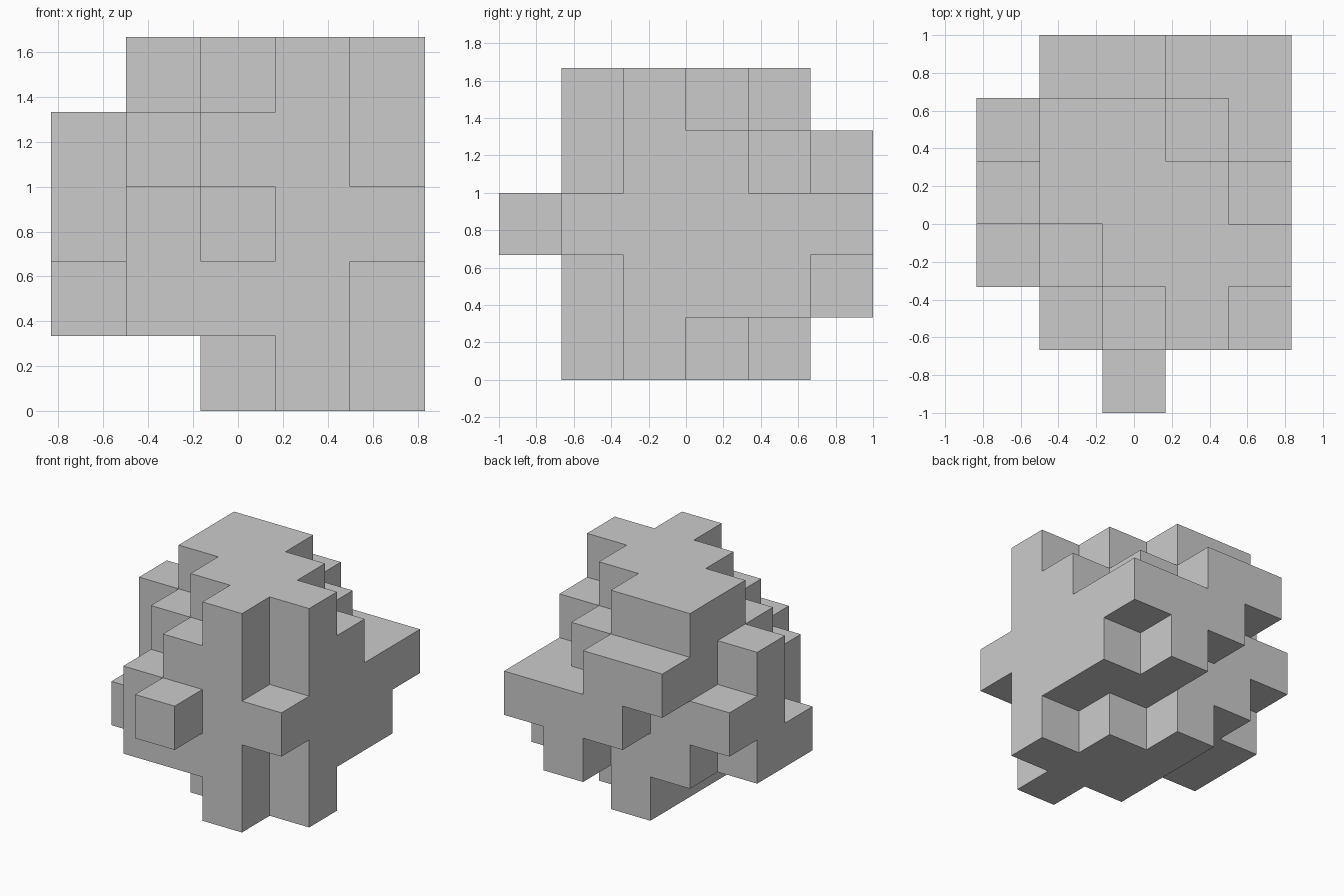
import bpy, bmesh, math

if "Cube" in bpy.data.objects:
    bpy.data.objects.remove(bpy.data.objects["Cube"])

C = 1 / 3  # cube edge length

# Storeys from the ground up; each row runs front to back, each mark left to right
STOREYS = [
    ["     ", "   # ", "  ###", "  ## ", "  #  ", "     "],
    ["     ", " ### ", "#####", "#####", " ####", "   # "],
    ["  #  ", " ####", " ####", "#####", "#####", "  ###"],
    ["     ", "  ## ", " ####", "#####", " ### ", " ##  "],
    ["     ", "   # ", "  ###", " ### ", " ##  ", "     "],
]
filled = {(i, j, k)
          for k, rows in enumerate(STOREYS)
          for j, row in enumerate(rows)
          for i, mark in enumerate(row) if mark == "#"}

bm = bmesh.new()
corners = {}


def corner(p):
    """Shared vertex at a grid corner."""
    if p not in corners:
        corners[p] = bm.verts.new(((p[0] - 2.5) * C, (p[1] - 3) * C, p[2] * C))
    return corners[p]


# Outer skin: one square wherever a cube borders empty space
for cell in sorted(filled):
    for axis in range(3):
        u, v = (axis + 1) % 3, (axis + 2) % 3
        for side in (0, 1):
            neighbour = list(cell)
            neighbour[axis] += 2 * side - 1
            if tuple(neighbour) in filled:
                continue
            quad = []
            for du, dv in ((0, 0), (1, 0), (1, 1), (0, 1)):
                p = list(cell)
                p[axis] += side
                p[u] += du
                p[v] += dv
                quad.append(corner(tuple(p)))
            bm.faces.new(quad if side else quad[::-1])

# Merge coplanar squares into clean flat faces
bmesh.ops.dissolve_limit(bm, angle_limit=math.radians(1),
                         verts=bm.verts[:], edges=bm.edges[:])

mesh = bpy.data.meshes.new("stepped_block")
bm.to_mesh(mesh)
bm.free()
bpy.context.collection.objects.link(bpy.data.objects.new("stepped_block", mesh))
